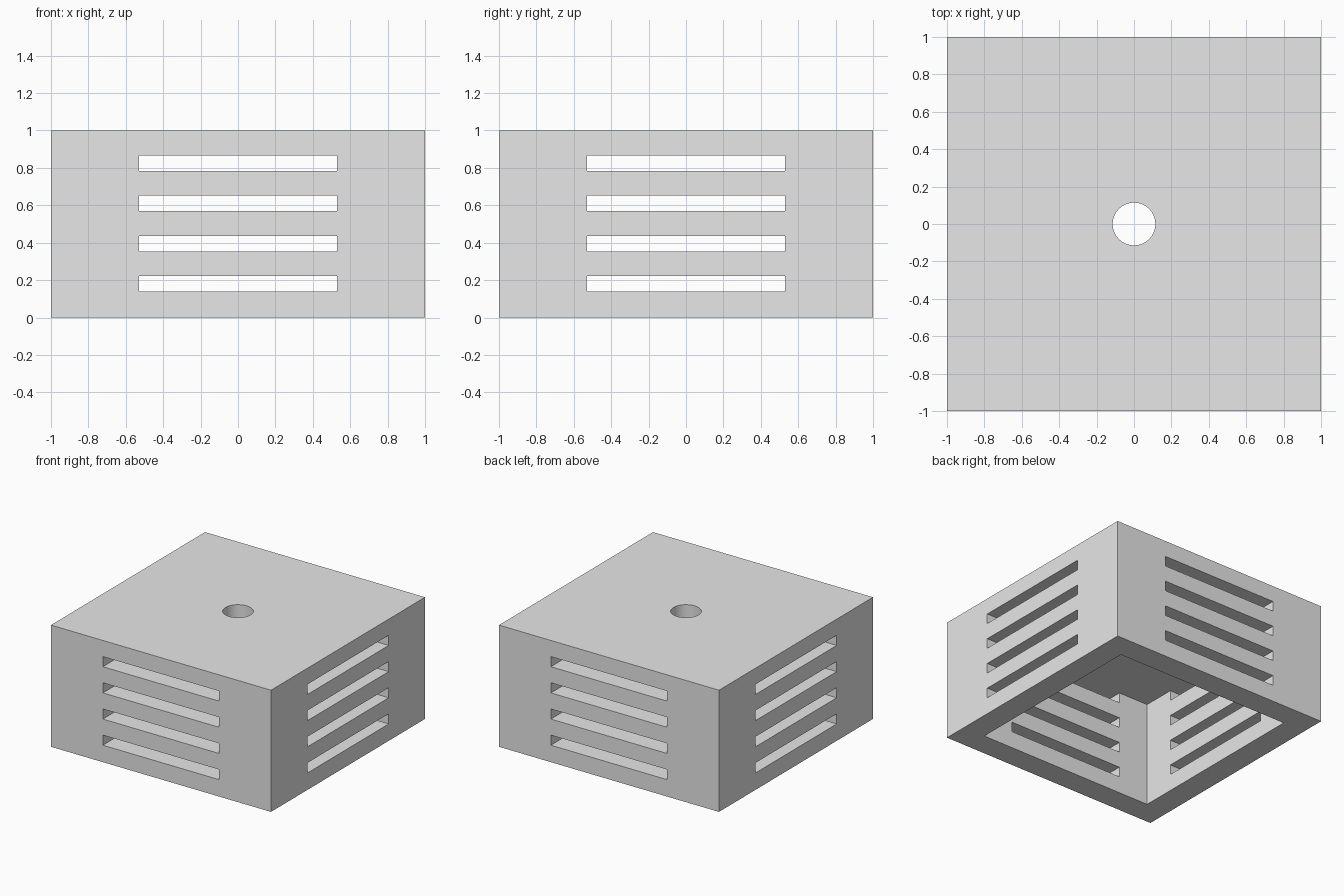
import bpy

if "Cube" in bpy.data.objects:
    bpy.data.objects.remove(bpy.data.objects["Cube"], do_unlink=True)

WALL = 0.2
CEILING = 0.867
SLOT_LENGTH, SLOT_HEIGHT, SLOT_PITCH, SLOT_COUNT = 1.056, 0.083, 0.215, 4
HOLE_RADIUS = 0.114

grey = bpy.data.materials.new("light grey")
grey.use_nodes = True
grey.diffuse_color = (0.8, 0.8, 0.8, 1)
grey.node_tree.nodes["Principled BSDF"].inputs["Base Color"].default_value = (0.8, 0.8, 0.8, 1)


def box(name, size, bottom, top):
    """Box centred on the z axis between two heights."""
    bpy.ops.mesh.primitive_cube_add(size=1, location=(0, 0, (bottom + top) / 2))
    obj = bpy.context.object
    obj.name = name
    obj.scale = (size[0], size[1], top - bottom)
    bpy.ops.object.transform_apply(location=True, rotation=True, scale=True)
    obj.data.materials.append(grey)
    return obj


def cut(target, cutter):
    """Subtract the cutter from the target and discard it."""
    mod = target.modifiers.new("cut", "BOOLEAN")
    mod.operation = "DIFFERENCE"
    mod.solver = "EXACT"
    mod.object = cutter
    cutter.hide_render = True
    bpy.context.view_layer.objects.active = target
    bpy.ops.object.modifier_apply(modifier=mod.name)
    bpy.data.objects.remove(cutter, do_unlink=True)


# Outer block, hollowed from below
housing = box("vented_housing", (2, 2), 0, 1)
inner = 2 - 2 * WALL
cut(housing, box("cavity", (inner, inner), -0.2, CEILING))

# Four vent slots through each pair of opposite walls
for size in ((SLOT_LENGTH, 2.4), (2.4, SLOT_LENGTH)):
    for i in range(SLOT_COUNT):
        top = CEILING - i * SLOT_PITCH
        cut(housing, box("slot", size, top - SLOT_HEIGHT, top))

# Round hole through the lid
bpy.ops.mesh.primitive_cylinder_add(vertices=64, radius=HOLE_RADIUS, depth=0.6, location=(0, 0, 1))
hole = bpy.context.object
hole.data.materials.append(grey)
cut(housing, hole)

# Smooth only the bore of the hole
bpy.ops.object.select_all(action="DESELECT")
housing.select_set(True)
bpy.context.view_layer.objects.active = housing
bpy.ops.object.shade_smooth_by_angle()
